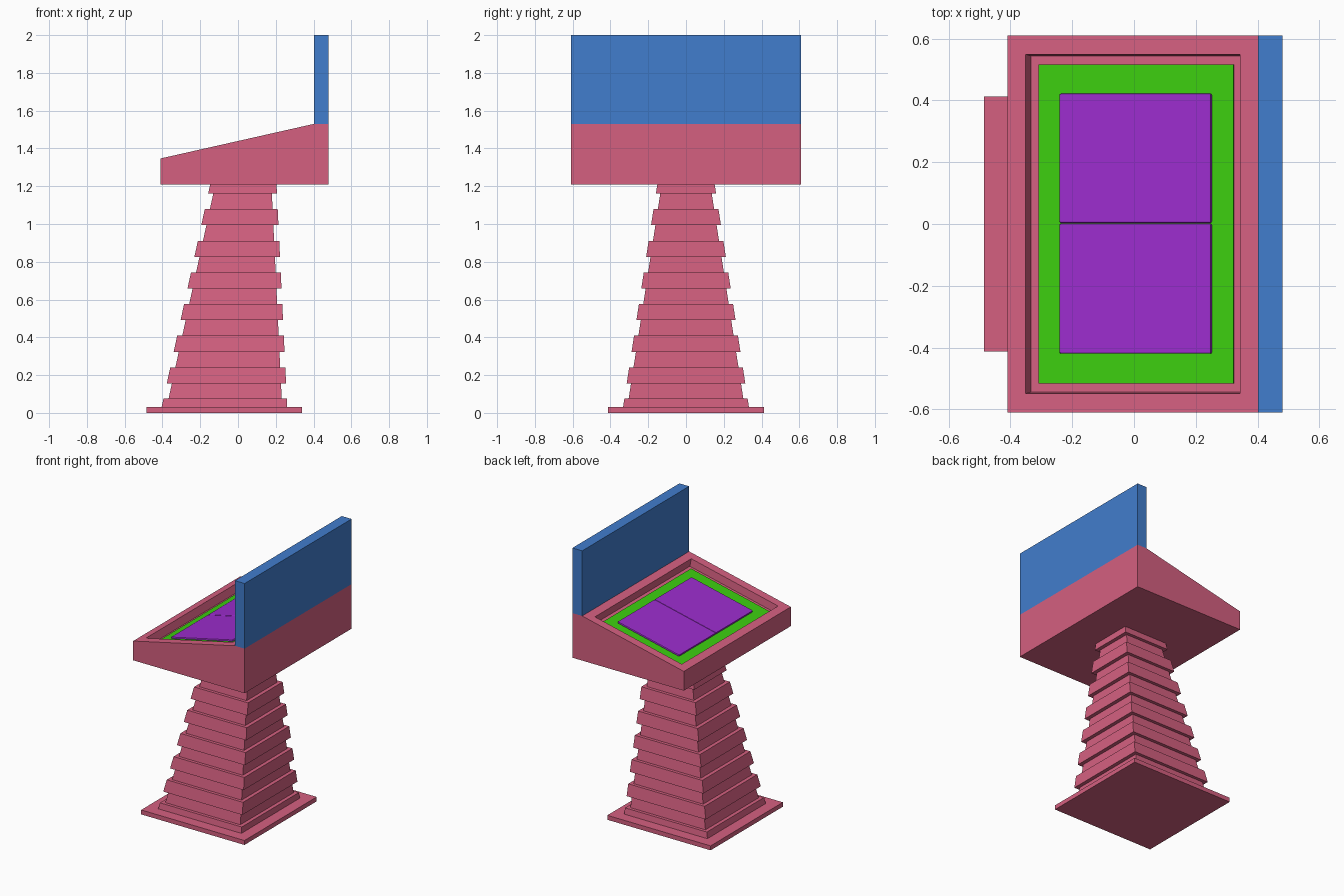
import bpy, bmesh, math
from mathutils import Matrix, Vector

if "Cube" in bpy.data.objects:
    bpy.data.objects.remove(bpy.data.objects["Cube"])


def material(name, rgb):
    m = bpy.data.materials.new(name)
    m.diffuse_color = (*rgb, 1)
    m.use_nodes = True
    m.node_tree.nodes["Principled BSDF"].inputs["Base Color"].default_value = m.diffuse_color
    return m


PINK = material("pink", (0.66, 0.117, 0.216))
BLUE = material("blue", (0.053, 0.205, 0.61))
GREEN = material("green", (0.045, 0.61, 0.005))
PURPLE = material("purple", (0.33, 0.026, 0.61))


def add_object(name, bm, mat):
    bmesh.ops.recalc_face_normals(bm, faces=bm.faces)
    me = bpy.data.meshes.new(name)
    bm.to_mesh(me)
    bm.free()
    me.materials.append(mat)
    ob = bpy.data.objects.new(name, me)
    bpy.context.collection.objects.link(ob)
    return ob


def box(name, lo, hi, mat, matrix=Matrix()):
    lo, hi = Vector(lo), Vector(hi)
    bm = bmesh.new()
    bmesh.ops.create_cube(bm, size=1)
    for v in bm.verts:
        v.co = matrix @ ((lo + hi) / 2 + Vector(a * b for a, b in zip(v.co, hi - lo)))
    return add_object(name, bm, mat)


# Base plate
box("base_plate", (-0.485, -0.412, 0), (0.34, 0.412, 0.032), PINK)

# Ribbed leaning column: one loft, alternating wide ribs and narrow necks
bm = bmesh.new()
loops = []


def column_loop(z, inset):
    x0 = -0.411 + 0.218 * z + inset
    x1 = 0.262 - 0.048 * z - inset
    y = 0.338 - 0.154 * z - inset * 0.85
    loops.append([bm.verts.new(p) for p in
                  ((x0, -y, z), (x1, -y, z), (x1, y, z), (x0, y, z))])


ribs = [(0.032, 0.075)] + [(0.156 + 0.1675 * i, 0.241 + 0.1675 * i) for i in range(7)]
for i, (bottom, top) in enumerate(ribs):
    if i:
        column_loop(bottom, 0.027)
    column_loop(bottom, 0)
    column_loop(min(top, 1.21), 0)
    if i < len(ribs) - 1:
        column_loop(top, 0.027)
for a, b in zip(loops, loops[1:]):
    for i in range(4):
        j = (i + 1) % 4
        bm.faces.new((a[i], a[j], b[j], b[i]))
bm.faces.new(loops[0])
bm.faces.new(loops[-1])
add_object("ribbed_column", bm, PINK)

# Console head: extruded side profile with a recess in the sloping top
bm = bmesh.new()
profile = [(-0.41, 1.208), (0.48, 1.208), (0.48, 1.53), (0.402, 1.53), (-0.41, 1.347)]
face = bm.faces.new([bm.verts.new((x, -0.61, z)) for x, z in profile])
ext = bmesh.ops.extrude_face_region(bm, geom=[face])
bmesh.ops.translate(bm, vec=(0, 1.22, 0),
                    verts=[g for g in ext["geom"] if isinstance(g, bmesh.types.BMVert)])
bmesh.ops.recalc_face_normals(bm, faces=bm.faces)
bm.normal_update()
top = next(f for f in bm.faces if f.normal.z > 0.9 and f.normal.x < -0.1)
normal = top.normal.copy()
bmesh.ops.inset_region(bm, faces=[top], thickness=0.086)
bmesh.ops.inset_region(bm, faces=[top], thickness=0.007)
DEPTH = 0.055
bmesh.ops.translate(bm, vec=normal * -DEPTH, verts=top.verts)
floor = top.calc_center_median()
add_object("console_head", bm, PINK)

# Upright screen panel
box("back_panel", (0.402, -0.61, 1.53), (0.48, 0.61, 2.0), BLUE)

# Sloped tray plate and two raised pads inside the recess
tilt = Matrix.Translation(floor) @ Matrix.Rotation(-math.atan2(0.183, 0.812), 4, 'Y')
box("tray_plate", (-0.323, -0.517, -0.005), (0.323, 0.517, 0.008), GREEN, tilt)
for name, y0, y1 in (("pad_front", -0.42, 0.001), ("pad_back", 0.003, 0.422)):
    pad = box(name, (-0.252, y0, 0.004), (0.252, y1, 0.02), PURPLE, tilt)
    bev = pad.modifiers.new("soft_edge", 'BEVEL')
    bev.width = 0.005
    bev.segments = 2
